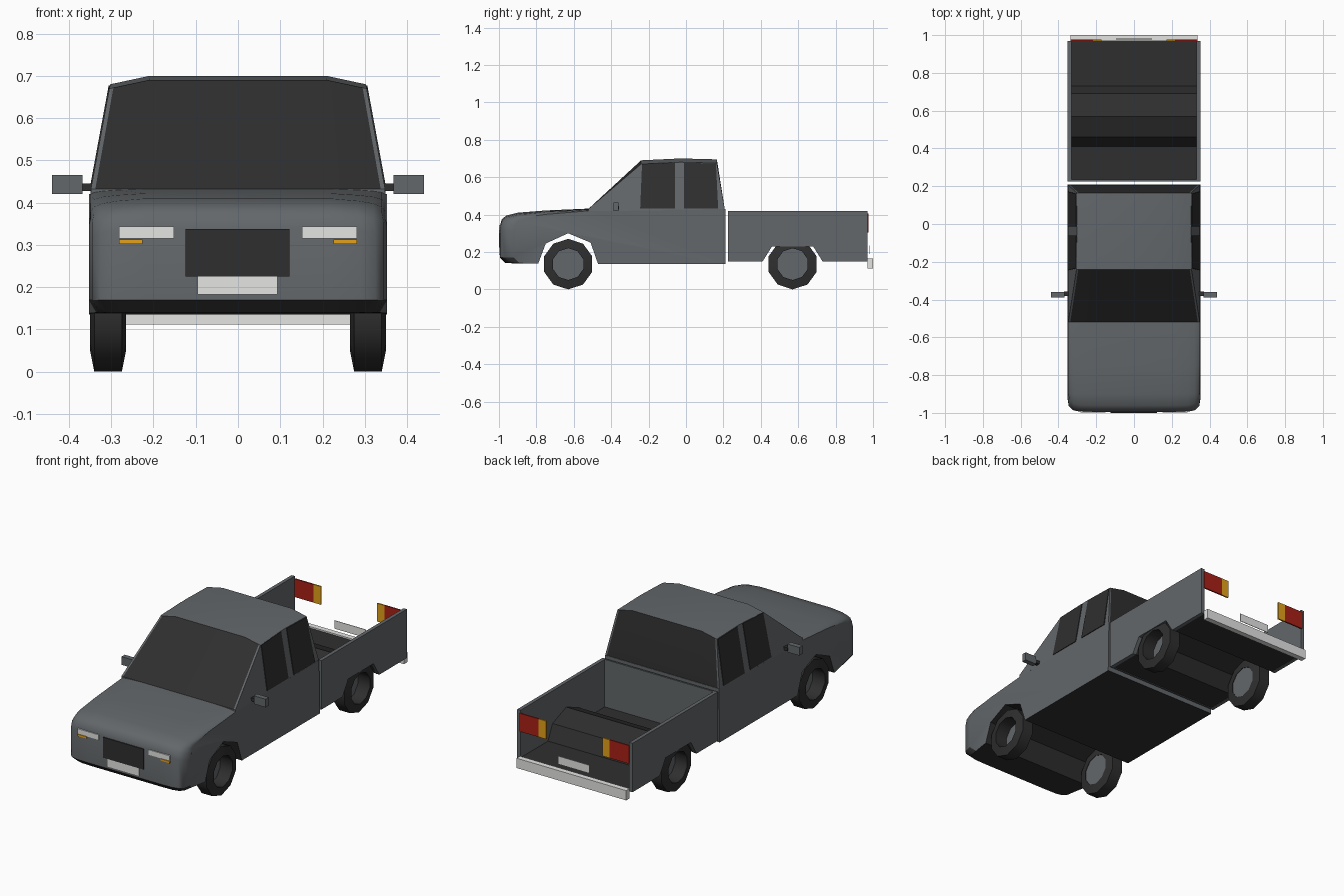
import bpy, bmesh, math

cube = bpy.data.objects.get("Cube")
if cube:
    bpy.data.objects.remove(cube, do_unlink=True)


def material(name, r, g, b):
    m = bpy.data.materials.new(name)
    m.use_nodes = True
    m.diffuse_color = (r, g, b, 1)
    m.node_tree.nodes["Principled BSDF"].inputs["Base Color"].default_value = (r, g, b, 1)
    return m


BODY = material("body_grey", .125, .136, .144)
DARK = material("dark_grey", .028, .028, .028)
WHITE = material("pale_grey", .78, .78, .77)
AMBER = material("amber", .77, .36, .01)
RED = material("red", .40, .015, .009)


def loft(name, rings, mats, rule=None, cyclic=False, angle=35):
    """Join closed rings of points into a skin, capped unless cyclic."""
    bm = bmesh.new()
    loops = [[bm.verts.new(p) for p in ring] for ring in rings]
    n = len(loops[0])
    pairs = list(zip(loops, loops[1:])) + ([(loops[-1], loops[0])] if cyclic else [])
    for a, b in pairs:
        for i in range(n):
            j = (i + 1) % n
            bm.faces.new((a[i], a[j], b[j], b[i]))
    if not cyclic:
        bm.faces.new(loops[0])
        bm.faces.new(loops[-1])
    bmesh.ops.recalc_face_normals(bm, faces=bm.faces)
    bm.normal_update()
    for f in bm.faces:
        f.smooth = True
        if rule:
            f.material_index = rule(f.calc_center_median(), f.normal)
    me = bpy.data.meshes.new(name)
    bm.to_mesh(me)
    bm.free()
    for m in mats:
        me.materials.append(m)
    me.set_sharp_from_angle(angle=math.radians(angle))
    ob = bpy.data.objects.new(name, me)
    bpy.context.scene.collection.objects.link(ob)
    return ob


def prism(name, outline, x0, x1, mat):
    """Extrude a (y, z) outline across x."""
    return loft(name, [[(x, y, z) for y, z in outline] for x in (x0, x1)], [mat])


def box(name, x, y, z, mat):
    outline = [(y[0], z[0]), (y[1], z[0]), (y[1], z[1]), (y[0], z[1])]
    return prism(name, outline, x[0], x[1], mat)


# Lower cab: side profile with wheel arch, rounded towards its sides
def cab_ring(x, f, d):
    pts = [(-.965 + f, .14), (-.79, .138), (-.75, .245), (-.63, .30), (-.51, .25),
           (-.47, .135), (.21, .135), (.21, .43), (-.52, .432 - d * .4),
           (-.75, .422 - d * .7), (-.90, .41 - d), (-.96 + f * .8, .395 - d),
           (-.985 + f, .375 - d), (-.995 + f, .34 - d), (-.995 + f, .17)]

    def taper(y, z):
        if y < -.85 and z < .15:
            return .95
        return .987 if z > .36 else 1
    return [(x * taper(y, z), y, z) for y, z in pts]


def underside_rule(c, n):
    return int(n.z < -.25)


half = [(.353, .075, .03), (.345, .03, .02), (.325, .01, .012), (.29, .002, .006), (.22, 0, 0)]
stations = [(-x, f, d) for x, f, d in half] + half[::-1]
loft("cab_body", [cab_ring(*s) for s in stations], [BODY, DARK], underside_rule, angle=40)


# Upper cab: sides lean inwards, windscreen and rear window are marked faces
def width(z):
    return .3485 - max(0, z - .43) * .184


def roof_ring(s):
    drop = .02 * max(0, abs(s) - .7) / .3
    pts = [(-.52, .42), (-.52, .432), (-.24, .69 - drop), (-.03, .70 - drop),
           (.165, .695 - drop), (.207, .43), (.207, .42)]
    return [(s * width(z), y, z) for y, z in pts]


def glass_rule(c, n):
    return int(abs(n.y) > .4 and abs(c.x) < .3 and c.z > .45)


loft("upper_cab", [roof_ring(s) for s in (-1, -.97, -.7, .7, .97, 1)],
     [BODY, DARK], glass_rule, angle=30)

# Bed: floor sheet humped over the wheels, front wall
top = [(.225, .158), (.41, .158), (.46, .24), (.57, .285), (.69, .24), (.73, .158), (.97, .158)]
prism("bed_floor", top + [(y, z - .006) for y, z in top[::-1]], -.332, .332, DARK)
box("bed_front_wall", (-.332, .332), (.225, .235), (.15, .42), BODY)
bed_side = [(.225, .15), (.41, .15), (.46, .23), (.68, .23), (.73, .15),
            (.97, .15), (.97, .42), (.225, .42)]

# Wheel cross-section, and its ten-sided outline with a corner at the bottom
tyre_profile = [(.265, .085), (.275, .135), (.34, .135), (.35, .085)]


def circle(r, n=10):
    return [(r * math.sin(math.tau * i / n), r * math.cos(math.tau * i / n)) for i in range(n)]


for side, s in (("left", 1), ("right", -1)):
    prism(f"bed_side_{side}", bed_side, s * .332, s * .352, BODY)

    # Wheels
    for end, y0 in (("front", -.63), ("rear", .57)):
        rings = [[(s * x, y0 + a, .135 + b) for a, b in circle(r)] for x, r in tyre_profile]
        loft(f"{end}_tyre_{side}", rings, [DARK], cyclic=True, angle=40)
        hub = [(y0 + a, .135 + b) for a, b in circle(.086)]
        prism(f"{end}_hub_{side}", hub, s * .268, s * .276, BODY)

    # Side windows, lying on the leaning cab side
    for end, pane in (("front", [(-.245, .432), (-.06, .432), (-.06, .677), (-.235, .67)]),
                      ("rear", [(-.012, .432), (.172, .432), (.16, .672), (-.012, .677)])):
        loft(f"{end}_window_{side}",
             [[(s * (width(z) + o), y, z) for y, z in pane] for o in (-.003, .003)], [DARK])

    # Mirrors
    box(f"mirror_{side}", (s * .368, s * .44), (-.388, -.36), (.42, .465), BODY)
    box(f"mirror_arm_{side}", (s * .335, s * .37), (-.38, -.358), (.427, .445), DARK)

    # Lamps
    box(f"headlight_{side}", (s * .152, s * .282), (-.999, -.991), (.315, .343), WHITE)
    box(f"front_indicator_{side}", (s * .226, s * .282), (-.999, -.991), (.302, .313), AMBER)
    box(f"tail_light_{side}", (s * .217, s * .335), (.968, .976), (.305, .405), RED)
    box(f"rear_indicator_{side}", (s * .172, s * .217), (.968, .976), (.305, .405), AMBER)

# Front and rear fittings
box("grille", (-.124, .122), (-1, -.992), (.225, .338), DARK)
box("front_plate", (-.096, .094), (-1, -.992), (.183, .225), WHITE)
box("rear_plate", (-.096, .094), (.978, .981), (.19, .235), WHITE)
box("rear_bumper", (-.335, .335), (.97, 1), (.112, .166), WHITE)
